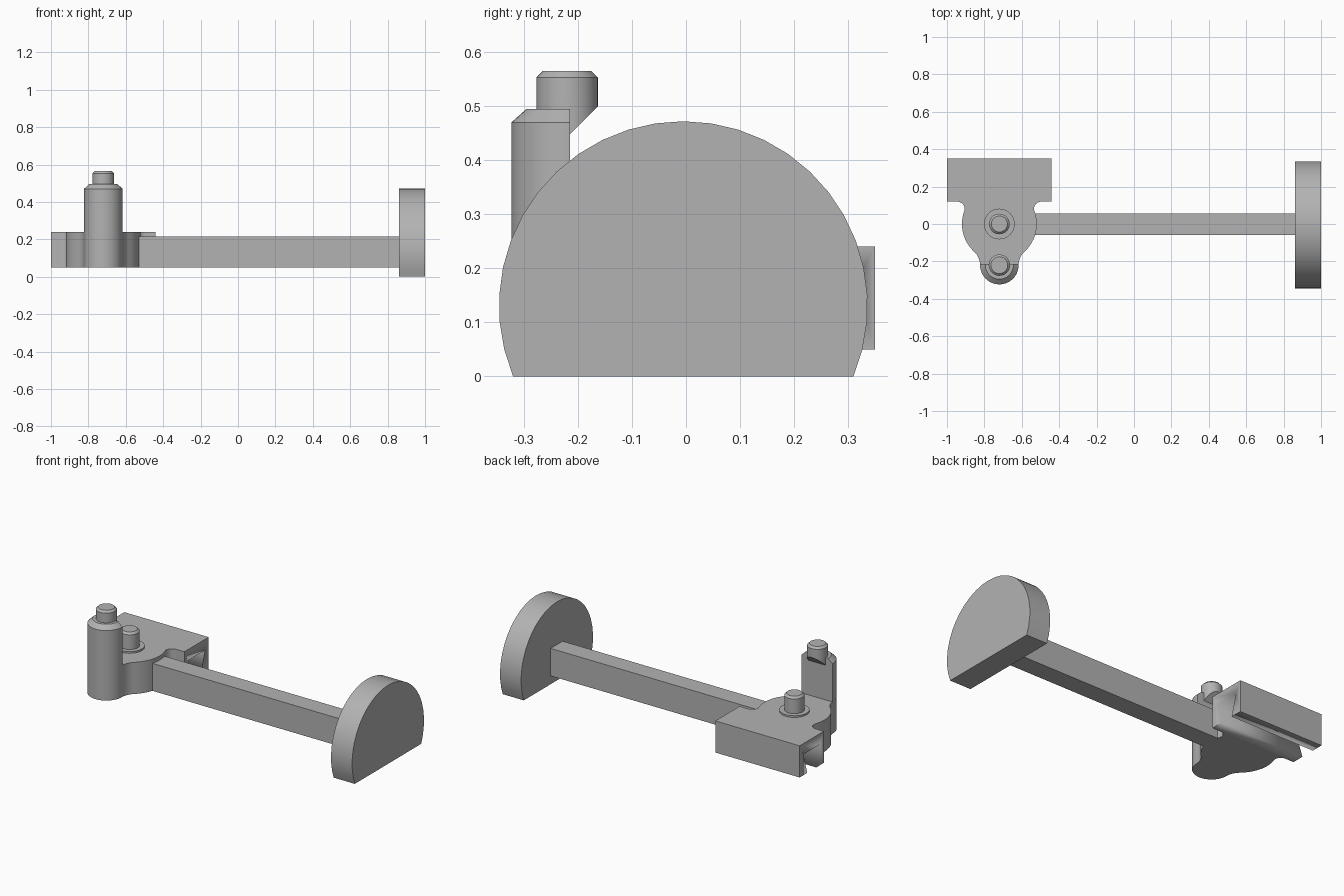
import bpy, bmesh, math
from mathutils import Vector

cube = bpy.data.objects.get("Cube")
if cube:
    bpy.data.objects.remove(cube, do_unlink=True)

grey = bpy.data.materials.new("light grey")
grey.use_nodes = True
COLOUR = (0.45, 0.45, 0.45, 1)
grey.diffuse_color = COLOUR
grey.node_tree.nodes["Principled BSDF"].inputs["Base Color"].default_value = COLOUR


def finish(name, bm):
    """Turn a bmesh into a smooth shaded object with sharp edges kept."""
    bmesh.ops.recalc_face_normals(bm, faces=bm.faces)
    mesh = bpy.data.meshes.new(name)
    bm.to_mesh(mesh)
    bm.free()
    mesh.materials.append(grey)
    obj = bpy.data.objects.new(name, mesh)
    bpy.context.collection.objects.link(obj)
    bpy.ops.object.select_all(action='DESELECT')
    obj.select_set(True)
    bpy.context.view_layer.objects.active = obj
    bpy.ops.object.shade_smooth_by_angle(angle=math.radians(30))
    return obj


def prism(name, outline, axis, start, end):
    """Extrude a flat outline along x (outline in y, z) or z (outline in x, y)."""
    bm = bmesh.new()
    place = (lambda p: (start, *p)) if axis == 'x' else (lambda p: (*p, start))
    face = bm.faces.new([bm.verts.new(place(p)) for p in outline])
    side = Vector((1, 0, 0)) if axis == 'x' else Vector((0, 0, 1))
    grown = bmesh.ops.extrude_face_region(bm, geom=[face], use_keep_orig=True)
    moved = [g for g in grown["geom"] if isinstance(g, bmesh.types.BMVert)]
    bmesh.ops.translate(bm, verts=moved, vec=side * (end - start))
    return finish(name, bm)


def lathe(name, x, y, profile, cut=None, steps=32):
    """Stack rings of (radius, height), then optionally trim by a plane."""
    bm = bmesh.new()
    rings = [[bm.verts.new((x + r * math.cos(i * math.tau / steps),
                            y + r * math.sin(i * math.tau / steps), z))
              for i in range(steps)] for r, z in profile]
    for low, high in zip(rings, rings[1:]):
        for i in range(steps):
            j = (i + 1) % steps
            bm.faces.new((low[i], low[j], high[j], high[i]))
    bm.faces.new(rings[0])
    bm.faces.new(rings[-1])
    if cut:
        point, normal = cut
        everything = bm.verts[:] + bm.edges[:] + bm.faces[:]
        bmesh.ops.bisect_plane(bm, geom=everything, plane_co=point,
                               plane_no=normal, clear_outer=True)
        bmesh.ops.holes_fill(bm, edges=[e for e in bm.edges if e.is_boundary])
    return finish(name, bm)


def arc(cx, cy, r, a, b, steps):
    return [(cx + r * math.cos(math.radians(a + (b - a) * i / steps)),
             cy + r * math.sin(math.radians(a + (b - a) * i / steps)))
            for i in range(steps + 1)]


# Plate: left half of the outline, mirrored about the pin axis
AXIS, BOSS_Y, BOSS_R = -0.72, -0.22, 0.103
BASE, TOP = 0.05, 0.24
half = [(-0.28, 0.35), (-0.28, 0.12)]
half += arc(-0.225, 0.08, 0.04, 90, 0, 6)
half += arc(0, 0, 0.2, 160, 227.6, 12)
half += arc(-0.201, BOSS_Y, 0.098, 47.6, 0, 6)[1:]
half += arc(0, BOSS_Y, BOSS_R, 180, 270, 10)[1:]
outline = half + [(-x, y) for x, y in reversed(half[:-1])]
plate = prism("mounting_plate", [(AXIS + x, y) for x, y in outline], 'z', BASE, TOP)

# Dovetail slot cut along the underside of the rail
slot = prism("slot_cutter", [(0.195, 0.04), (0.275, 0.04), (0.315, 0.175), (0.155, 0.175)],
             'x', -1.1, -0.3)
slot.hide_render = True
cut = plate.modifiers.new("dovetail", 'BOOLEAN')
cut.operation = 'DIFFERENCE'
cut.solver = 'EXACT'
cut.object = slot
bpy.context.view_layer.objects.active = plate
bpy.ops.object.modifier_apply(modifier=cut.name)
bpy.data.objects.remove(slot, do_unlink=True)

# Tall half-round post with a chamfered top and flat back
lathe("tall_post", AXIS, BOSS_Y,
      [(BOSS_R, BASE), (BOSS_R, 0.47), (0.075, 0.495)],
      cut=((0, -0.215, 0), (0, 1, 0)))

# Pin on the tall post, its overhang trimmed at a slope
lathe("tall_post_pin", AXIS, BOSS_Y,
      [(0.057, 0.38), (0.057, 0.553), (0.045, 0.565)],
      cut=((0, -0.215, 0.448), (0, 1, -1)))

# Short pin and collar at the plate centre
lathe("collar", AXIS, 0, [(0.082, TOP - 0.02), (0.082, TOP + 0.01)])
lathe("short_pin", AXIS, 0, [(0.055, TOP), (0.055, 0.338), (0.043, 0.35)])

# Straight arm
prism("arm", [(-0.058, BASE), (0.056, BASE), (0.056, 0.215), (-0.058, 0.215)],
      'x', -0.6, 0.87)

# Round end plate with a flat foot
foot = math.degrees(math.asin(0.131 / 0.341))
prism("end_disc", arc(-0.005, 0.131, 0.341, -foot, 180 + foot, 26), 'x', 0.86, 1.0)
